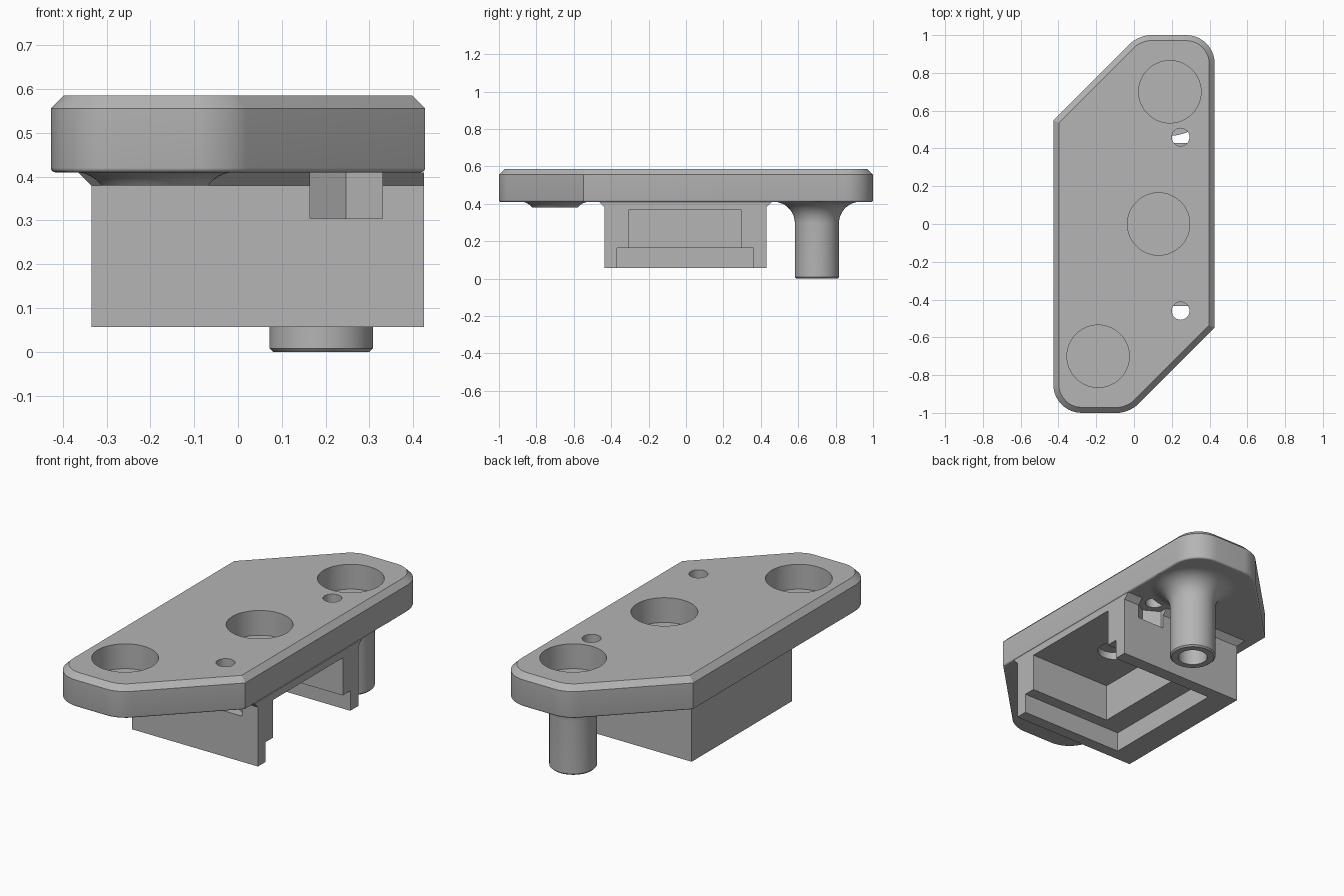
import bpy, bmesh
from math import pi, sin, cos

cube = bpy.data.objects.get("Cube")
if cube:
    bpy.data.objects.remove(cube, do_unlink=True)

grey = bpy.data.materials.new("plain grey")
grey.use_nodes = True
grey.diffuse_color = (0.46, 0.46, 0.46, 1)
grey.node_tree.nodes["Principled BSDF"].inputs["Base Color"].default_value = grey.diffuse_color

PLATE_BOTTOM, PLATE_TOP = 0.41, 0.585
SCREWS = [(0.247, 0.46), (0.247, -0.46)]
PEG, BOSS, MIDDLE = (0.19, 0.7), (-0.19, -0.7), (0.13, 0)


def add_object(name, bm):
    bmesh.ops.recalc_face_normals(bm, faces=bm.faces)
    mesh = bpy.data.meshes.new(name)
    bm.to_mesh(mesh)
    bm.free()
    mesh.materials.append(grey)
    obj = bpy.data.objects.new(name, mesh)
    bpy.context.collection.objects.link(obj)
    return obj


def loft(loops):
    """Closed solid through a stack of matching point loops."""
    bm = bmesh.new()
    rings = [[bm.verts.new(p) for p in loop] for loop in loops]
    count = len(rings[0])
    for low, high in zip(rings, rings[1:]):
        for i in range(count):
            j = (i + 1) % count
            bm.faces.new((low[i], low[j], high[j], high[i]))
    bm.faces.new(rings[0][::-1])
    bm.faces.new(rings[-1])
    return bm


def rect(x0, x1, y0, y1, z):
    return [(x0, y0, z), (x1, y0, z), (x1, y1, z), (x0, y1, z)]


def ring(center, radius, z, sides=64, turn=0):
    return [(center[0] + radius * cos(turn + 2 * pi * i / sides),
             center[1] + radius * sin(turn + 2 * pi * i / sides), z) for i in range(sides)]


def cylinder(name, center, radius, z0, z1, sides=64, turn=0):
    return add_object(name, loft([ring(center, radius, z, sides, turn) for z in (z0, z1)]))


def box(name, x0, x1, y0, y1, z0, z1):
    return add_object(name, loft([rect(x0, x1, y0, y1, z) for z in (z0, z1)]))


def cut(obj, cutters):
    bpy.context.view_layer.objects.active = obj
    for cutter in cutters:
        cutter.hide_render = True
        mod = obj.modifiers.new("cut", 'BOOLEAN')
        mod.operation, mod.solver, mod.object = 'DIFFERENCE', 'EXACT', cutter
        bpy.ops.object.modifier_apply(modifier=mod.name)
        bpy.data.objects.remove(cutter, do_unlink=True)


def smooth(obj):
    bpy.ops.object.select_all(action='DESELECT')
    obj.select_set(True)
    bpy.context.view_layer.objects.active = obj
    bpy.ops.object.shade_smooth_by_angle(angle=pi / 6)


# Top plate: six-cornered outline, rounded corners, chamfered upper rim
half = [(-0.427, -1), (-0.025, -1), (0.427, -0.548)]
outline = half + [(-x, -y) for x, y in half]
bm = loft([[(x, y, z) for x, y in outline] for z in (PLATE_BOTTOM, PLATE_TOP)])


def upright_at(corner):
    return [e for e in bm.edges
            if all(abs(abs(v.co.x) - abs(corner[0])) < 1e-4 and
                   abs(abs(v.co.y) - abs(corner[1])) < 1e-4 for v in e.verts)]


for corner, size in ((half[0], 0.15), (half[1], 0.062)):
    bmesh.ops.bevel(bm, geom=upright_at(corner), offset=size, segments=10,
                    profile=0.5, affect='EDGES')
for z, size, steps in ((PLATE_TOP, 0.029, 1), (PLATE_BOTTOM, 0.01, 4)):
    rim = [e for e in bm.edges if all(abs(v.co.z - z) < 1e-4 for v in e.verts)]
    bmesh.ops.bevel(bm, geom=rim, offset=size, segments=steps, profile=0.5, affect='EDGES')
plate = add_object("top_plate", bm)
cut(plate,
    [cylinder("recess_cutter", c, 0.165, 0.45, 0.7) for c in (PEG, BOSS, MIDDLE)] +
    [cylinder("screw_cutter", c, 0.047, 0.3, 0.7, 32) for c in SCREWS])

# Housing below the plate, flared where it meets the plate on three sides
housing = add_object("housing", loft([
    rect(-0.335 - g, 0.425, -0.435 - g, 0.43 + g, z)
    for z, g in ((0.057, 0), (0.38, 0), (PLATE_BOTTOM, 0.03))]))
cut(housing,
    [box("lower_pocket_cutter", -0.2, 0.6, -0.37, 0.36, 0, 0.165),
     box("upper_pocket_cutter", -0.07, 0.6, -0.305, 0.295, 0.1, 0.37),
     cylinder("bore_cutter", MIDDLE, 0.088, 0.3, 0.5)] +
    [cylinder("nut_cutter", c, 0.0955, 0.305, 0.5, 6, pi / 6) for c in SCREWS])


def flare(center, radius, spread, first=0, steps=12):
    """Rings of a concave fillet that widens up to the plate."""
    angles = [pi / 2 * i / steps for i in range(first, steps + 1)]
    return [ring(center, radius + spread * (1 - cos(a)),
                 PLATE_BOTTOM - spread * (1 - sin(a)) + 0.001) for a in angles]


# Locating peg with flared root and a bore from below
peg = add_object("peg", loft([ring(PEG, 0.11, 0), ring(PEG, 0.118, 0.008)]
                             + flare(PEG, 0.118, 0.115)))
cut(peg, [cylinder("peg_bore_cutter", PEG, 0.075, -0.1, 0.3)])

# Short boss: the same flare cut off just below the plate
boss = add_object("short_boss", loft(flare(BOSS, 0.105, 0.08, first=5)))

for part in (plate, housing, peg, boss):
    smooth(part)
